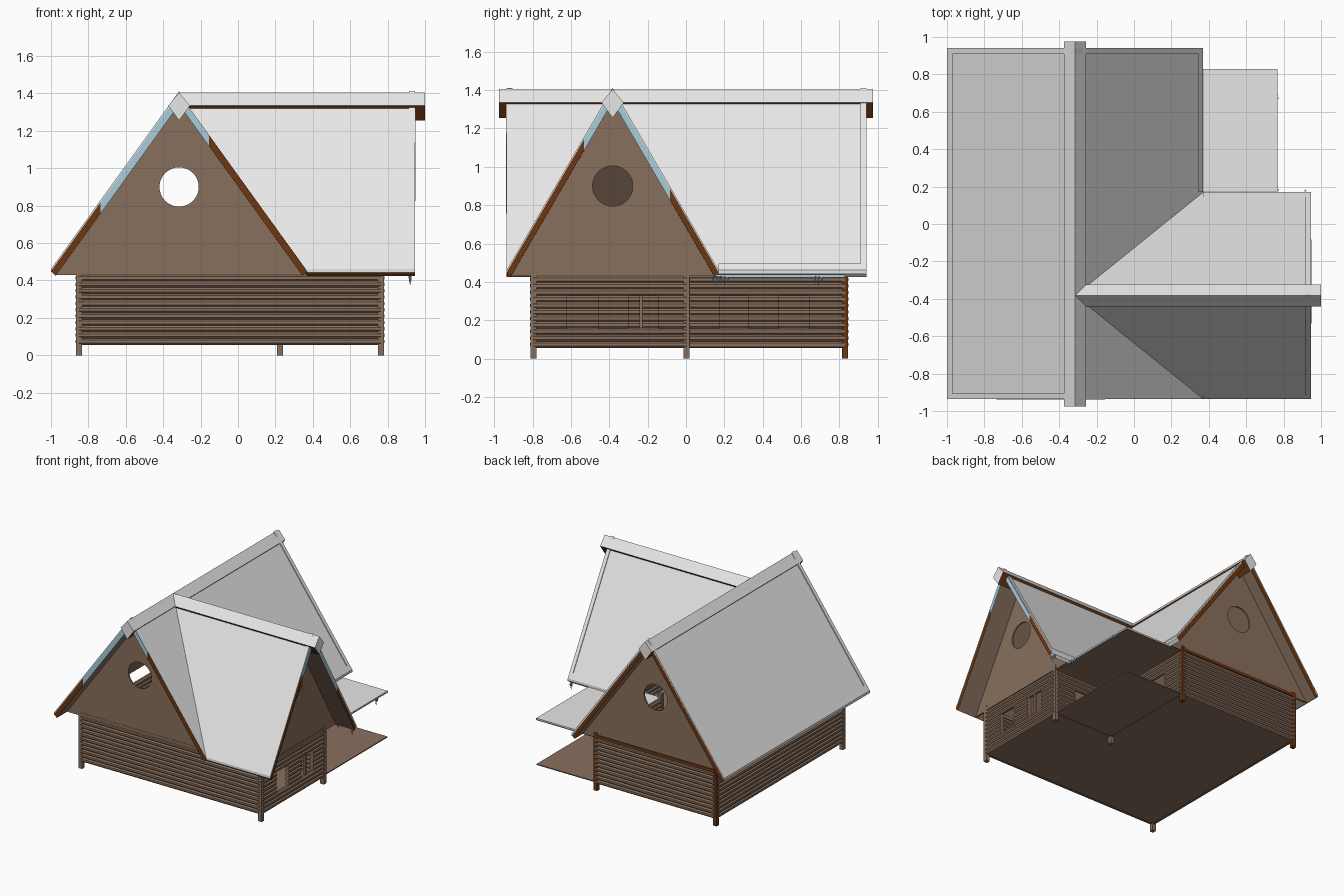
import bpy, bmesh, math
from mathutils import Matrix, Vector

if "Cube" in bpy.data.objects:
    bpy.data.objects.remove(bpy.data.objects["Cube"])


def mat(name, rgb):
    m = bpy.data.materials.new(name)
    m.diffuse_color = (*rgb, 1)
    m.use_nodes = True
    m.node_tree.nodes["Principled BSDF"].inputs["Base Color"].default_value = m.diffuse_color
    return m


SNOW = mat("snow", (.85, .85, .85))
WOOD = mat("weathered wood", (.25, .16, .11))
BROWN = mat("dark brown wood", (.146, .037, .006))
ICE = mat("pale blue ice", (.39, .61, .72))


def finish(name, bm, *mats):
    bmesh.ops.recalc_face_normals(bm, faces=bm.faces)
    me = bpy.data.meshes.new(name)
    bm.to_mesh(me)
    bm.free()
    for m in mats:
        me.materials.append(m)
    ob = bpy.data.objects.new(name, me)
    bpy.context.collection.objects.link(ob)
    return ob


def box(name, x0, x1, y0, y1, z0, z1, m):
    bm = bmesh.new()
    s = Matrix.Diagonal((x1 - x0, y1 - y0, z1 - z0, 1))
    bmesh.ops.create_cube(bm, size=1, matrix=Matrix.Translation(((x0+x1)/2, (y0+y1)/2, (z0+z1)/2)) @ s)
    return finish(name, bm, m)


# Log walls, with rows split around window openings
HOLE_ROWS = range(3, 8)


def log_wall(name, p, q, holes=()):
    bm = bmesh.new()
    p, q = Vector((*p, 0)), Vector((*q, 0))
    d = (q - p).normalized()
    rot = d.to_track_quat('Z', 'Y').to_matrix().to_4x4()
    for i in range(11):
        cuts = [0]
        if i in HOLE_ROWS:
            for h in holes:
                cuts += h
        cuts.append((q - p).length)
        for a, b in zip(cuts[::2], cuts[1::2]):
            c = p + d * (a + b) / 2 + Vector((0, 0, .0735 + .034 * i))
            bmesh.ops.create_cone(bm, cap_ends=True, segments=8, radius1=.0195, radius2=.0195,
                                  depth=b - a, matrix=Matrix.Translation(c) @ rot @ Matrix.Rotation(math.pi/8, 4, 'Z'))
    return finish(name, bm, WOOD)


W, E, S, N, IX, IY = -.85, .765, -.795, .828, .225, .003
log_wall("front_log_wall", (W, S), (E, S))
log_wall("left_log_wall", (W, S), (W, N))
log_wall("back_log_wall", (W, N), (IX, N))
log_wall("right_log_wall", (E, S), (E, IY), [(.175, .335), (.495, .65)])
log_wall("porch_side_log_wall", (IX, IY), (IX, N), [(.172, .322), (.482, .637)])
log_wall("porch_back_log_wall", (IX, IY), (E, IY), [(.2, .36)])
box("window_mullion", E - .008, E + .008, -.243, -.227, .157, .33, WOOD)

# Corner posts and floor
for x, y, m in [(W, S, WOOD), (E, S, WOOD), (E, IY, WOOD), (IX, IY, WOOD), (IX, N, BROWN), (W, N, BROWN)]:
    box("corner_post", x - .016, x + .016, y - .016, y + .016, 0, .47, m)
box("floor", W, E, S, N, .058, .066, WOOD)

# Main roof (A) ridge runs along y, wing roof (B) ridge runs along x
RIDGE, EAVE = 1.40, .45
AX, AH, BY, BH = -.315, .685, -.3825, .5525
AL, AR, BS, BN = AX - AH, AX + AH, BY - BH, BY + BH
Y1, X1 = .94, .945


def height(axis, x, y):
    d = abs(x - AX) / AH if axis == 'A' else abs(y - BY) / BH
    return RIDGE - (RIDGE - EAVE) * d


def slab(name, axis, plan, mats, lift=0, thick=.06, inset=True):
    """Sloping prism over a plan outline; mats = top, underside, edges, eave."""
    bm = bmesh.new()
    top, bot, eave = [], [], []
    for x, y in plan:
        h = height(axis, x, y)
        top.append(bm.verts.new((x, y, h + lift)))
        e = inset and h < EAVE + .001
        eave.append(e)
        if e and axis == 'A':
            x += math.copysign(.025, AX - x)
        elif e:
            y += math.copysign(.02, BY - y)
        bot.append(bm.verts.new((x, y, EAVE - .025 if e else h + lift - thick)))
    bm.faces.new(top)
    bm.faces.new(bot[::-1]).material_index = 1
    n = len(plan)
    for i in range(n):
        j = (i + 1) % n
        f = bm.faces.new((top[i], bot[i], bot[j], top[j]))
        f.material_index = 3 if eave[i] and eave[j] else 2
    return finish(name, bm, *mats)


R = (SNOW, WOOD, BROWN, SNOW)
slab("main_roof_left", 'A', [(AX, BS), (AX, Y1), (AL, Y1), (AL, BS)], R)
slab("main_roof_right_back", 'A', [(AX, BY), (AR, BN), (AR, Y1), (AX, Y1)], R)
slab("main_roof_right_front", 'A', [(AX, BS), (AR, BS), (AX, BY)], R)
slab("wing_roof_back", 'B', [(AX, BY), (X1, BY), (X1, BN), (AR, BN)], R)
slab("wing_roof_front", 'B', [(AX, BY), (AR, BS), (X1, BS), (X1, BY)], (SNOW, WOOD, BROWN, BROWN))


# Raised snow rims along the eaves and gable edges
def rim(axis, x0, x1, y0, y1):
    slab("snow_rim", axis, [(x0, y0), (x1, y0), (x1, y1), (x0, y1)], [SNOW] * 4, .012, .02, False)


w = .03
for y in (BS, Y1 - w):
    rim('A', AL, AX, y, y + w)
rim('A', AX, AR, Y1 - w, Y1)
rim('A', AL, AL + w, BS, Y1)
rim('A', AR - .025, AR, BN, Y1)
rim('B', X1 - w, X1, BS, BY)
rim('B', X1 - w, X1, BY, BN)
rim('B', AR, X1, BN - .025, BN)
rim('B', AR, X1, BS, BS + .02)


# Ice plates on the upper part of the gable edges
def ice(axis, x0, x1, y0, y1):
    slab("ice_edge", axis, [(x0, y0), (x1, y0), (x1, y1), (x0, y1)], [ICE] * 4, 0, .06, False)


ice('A', AX - .42, AX, BS - .004, BS)
ice('A', AX, AX + .16, BS - .004, BS)
ice('B', X1, X1 + .004, BY - .15, BY)
ice('B', X1, X1 + .004, BY, BY + .3)


# Square ridge beams standing on edge: snow above, brown below
def ridge_beam(name, start, end, side):
    bm = bmesh.new()
    prof = [(-.058, 1.335), (0, 1.405), (.058, 1.335), (0, 1.255)]
    rings = [[bm.verts.new((p[0] + side[0] * s, p[1] + side[1] * s, z)) for s, z in prof] for p in (start, end)]
    for r in rings:
        bm.faces.new(r)
    for i in range(4):
        j = (i + 1) % 4
        f = bm.faces.new((rings[0][i], rings[0][j], rings[1][j], rings[1][i]))
        f.material_index = 1 if i >= 2 else 0
    finish(name, bm, SNOW, BROWN)


ridge_beam("main_ridge_beam", (AX, -.975), (AX, .975), (1, 0))
ridge_beam("wing_ridge_beam", (AX, BY), (1.0, BY), (0, 1))


# Gable walls with a round opening
def gable(name, to3d, half):
    bm = bmesh.new()
    apex, base = RIDGE - .06, .43
    b = half * (apex - base) / (RIDGE - EAVE)
    circle = [(.105 * math.cos(t * math.pi / 16), .9 + .105 * math.sin(t * math.pi / 16)) for t in range(32)]
    for loop in ([(-b, base), (b, base), (0, apex)], circle):
        vs = [bm.verts.new(to3d(u, z)) for u, z in loop]
        for i in range(len(vs)):
            bm.edges.new((vs[i - 1], vs[i]))
    bmesh.ops.triangle_fill(bm, edges=bm.edges[:], use_beauty=True)
    ob = finish(name, bm, WOOD)
    mod = ob.modifiers.new("thickness", 'SOLIDIFY')
    mod.thickness, mod.offset = .012, 0


gable("front_gable", lambda u, z: (AX + u, S - .01, z), AH)
gable("back_gable", lambda u, z: (AX + u, N + .005, z), AH)
gable("right_gable", lambda u, z: (E + .005, BY + u, z), BH)

# Beams at the foot of the gables
box("front_gable_beam", W, E, S - .018, S + .015, .43, .455, WOOD)
box("back_gable_beam", W, IX, N - .015, N + .018, .43, .455, BROWN)
box("right_gable_beam", E - .015, E + .015, S, IY, .43, .455, WOOD)

# Flat porch roof: snow over boards, icy outer edge
box("porch_ceiling", IX, E, IY, N, .422, .43, WOOD)
box("porch_roof_snow", IX, E, IY, N, .43, .438, SNOW)
box("porch_ice_edge", E, E + .003, BN, N, .424, .438, ICE)

# Icicle clusters hanging from the eaves
for cx, cy in ((E, .2), (E, .69), (.92, .16)):
    bm = bmesh.new()
    for k, length in enumerate((.04, .055, .035)):
        bmesh.ops.create_cone(bm, cap_ends=True, segments=5, radius1=.001, radius2=.006, depth=length,
                              matrix=Matrix.Translation((cx - .004 * (k - 1), cy + .018 * (k - 1), .43 - length / 2)))
    finish("icicles", bm, ICE)
